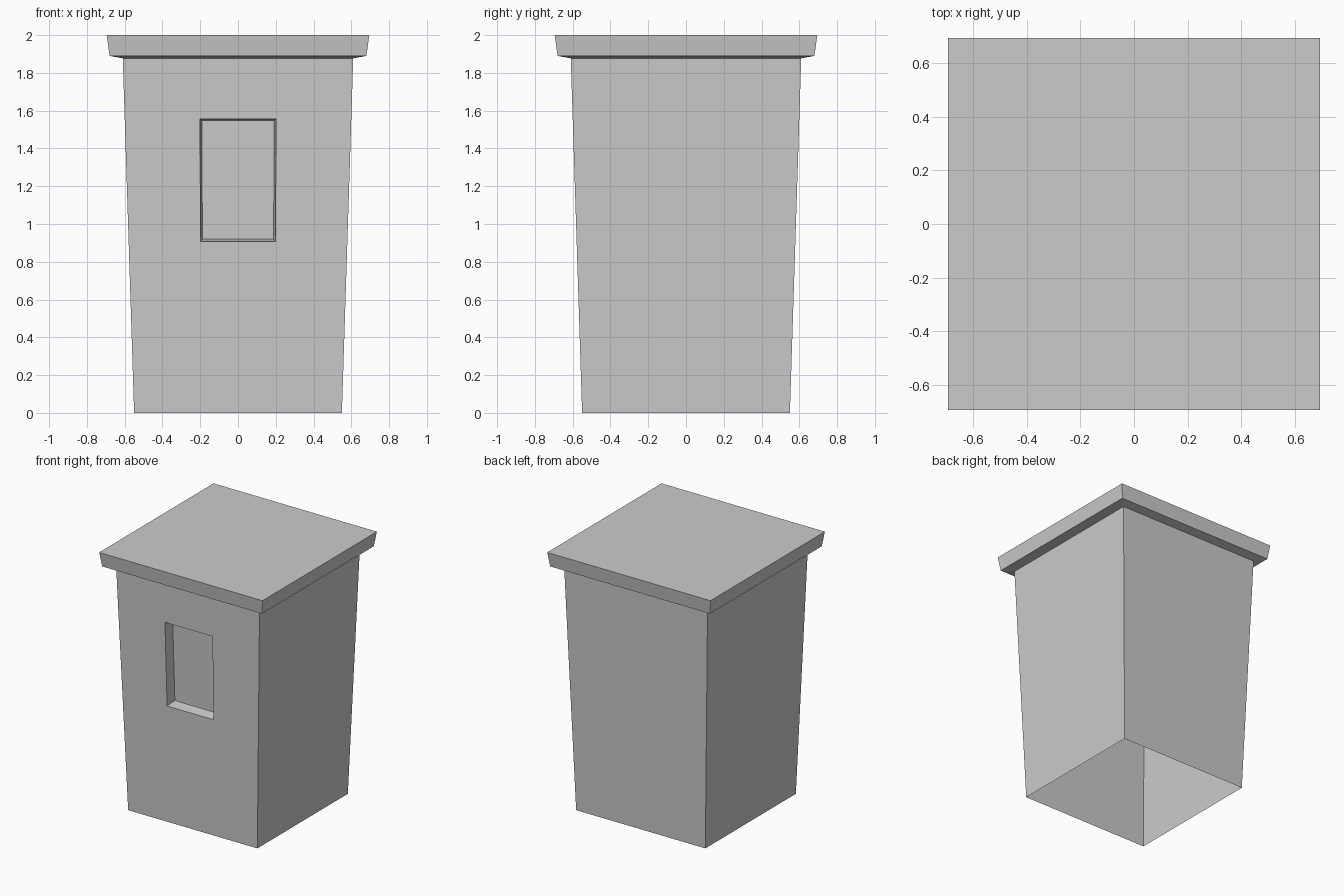
import bpy, bmesh

cube = bpy.data.objects.get("Cube")
if cube:
    bpy.data.objects.remove(cube, do_unlink=True)

stone = bpy.data.materials.new("stone_grey")
stone.use_nodes = True
GREY = (0.6, 0.6, 0.6, 1)
stone.diffuse_color = GREY
stone.node_tree.nodes["Principled BSDF"].inputs["Base Color"].default_value = GREY


def square_shell(bm, profile):
    """Stack square rings of (half width, z), open at both ends."""
    rings = [[bm.verts.new((x * h, y * h, z)) for x, y in
              ((-1, -1), (1, -1), (1, 1), (-1, 1))] for h, z in profile]
    for low, high in zip(rings, rings[1:]):
        for i in range(4):
            j = (i + 1) % 4
            bm.faces.new((low[i], low[j], high[j], high[i]))
    return rings


def finish(bm, name):
    mesh = bpy.data.meshes.new(name)
    bm.normal_update()
    bm.to_mesh(mesh)
    bm.free()
    mesh.materials.append(stone)
    obj = bpy.data.objects.new(name, mesh)
    bpy.context.collection.objects.link(obj)


BASE, TOP, EAVES = 0.55, 0.61, 1.877

# Tapered walls, hollow and open underneath
bm = bmesh.new()
square_shell(bm, [(BASE, 0), (TOP, EAVES)])
bm.normal_update()
front = min(bm.faces, key=lambda f: f.calc_center_median().y)

# Window opening laid out on the sloping front wall
bmesh.ops.inset_individual(bm, faces=[front], thickness=0.3)
for v in front.verts:
    upper = v.co.z > EAVES / 2
    z = 1.557 if upper else 0.907
    half = 0.202 if upper else 0.198
    v.co = (half if v.co.x > 0 else -half,
            -(BASE + (TOP - BASE) * z / EAVES), z)

# Recessed window niche, narrowing slightly inward
pane = bmesh.ops.extrude_discrete_faces(bm, faces=[front])["faces"][0]
middle = pane.calc_center_median()
for v in pane.verts:
    v.co.x *= 0.95
    v.co.z = middle.z + (v.co.z - middle.z) * 0.965 + 0.002
    v.co.y += 0.08
finish(bm, "walls")

# Flat roof slab with flared edge and sloping soffit
bm = bmesh.new()
rings = square_shell(bm, [(TOP, EAVES), (0.68, 1.89), (0.695, 2)])
bm.faces.new(rings[-1])
finish(bm, "roof")
